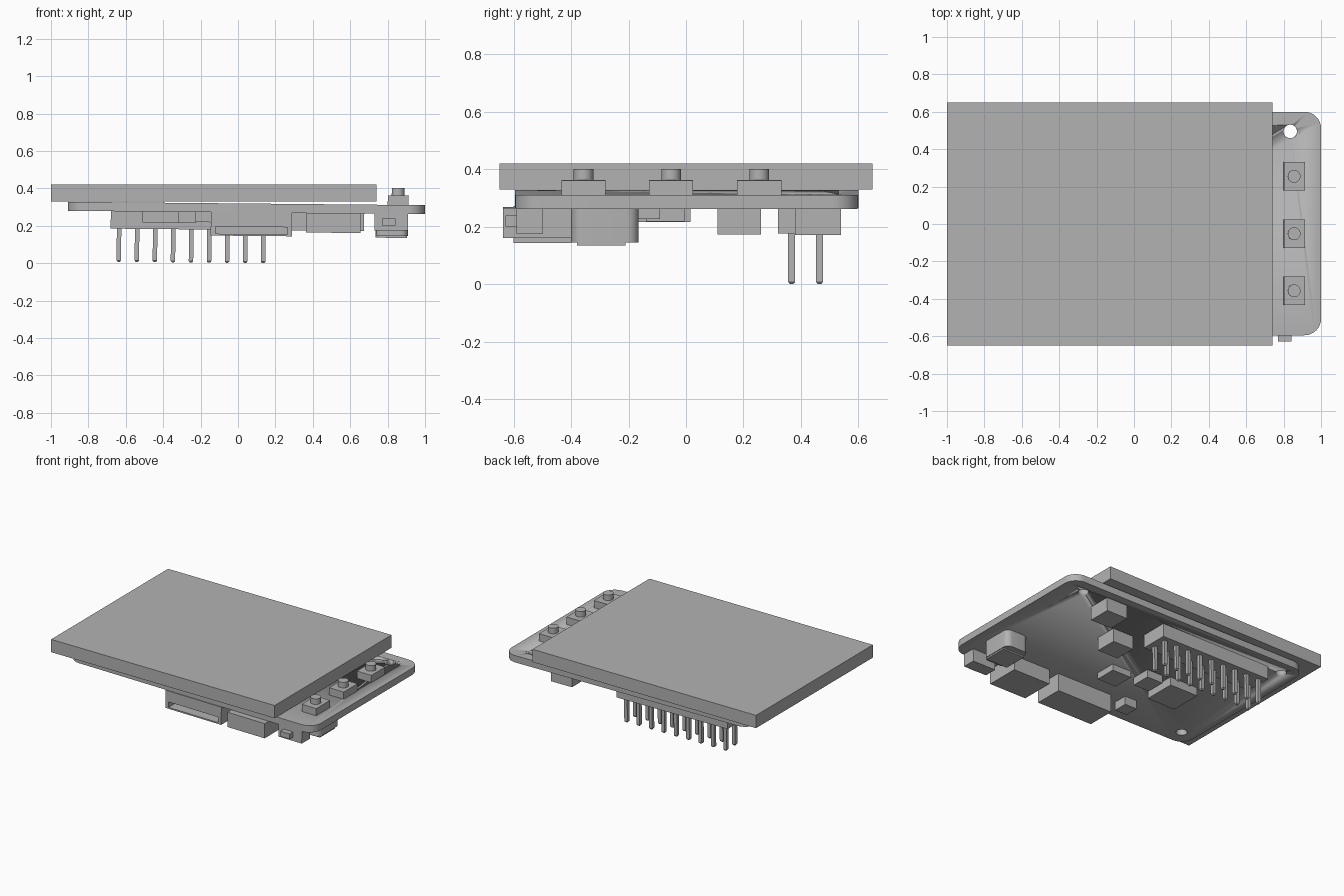
import bpy, bmesh, math
from mathutils import Matrix, Vector

cube = bpy.data.objects.get("Cube")
if cube:
    bpy.data.objects.remove(cube, do_unlink=True)

grey = bpy.data.materials.new("plain_grey")
grey.use_nodes = True
COLOUR = (0.45, 0.45, 0.45, 1)
grey.diffuse_color = COLOUR
grey.node_tree.nodes["Principled BSDF"].inputs["Base Color"].default_value = COLOUR

# The circuit board and everything soldered to it lean slightly under the screen
PIVOT = Vector((1, 0, 0.262))
TILT = (Matrix.Translation(PIVOT) @ Matrix.Rotation(math.radians(0.54), 4, 'Y')
        @ Matrix.Translation(-PIVOT))
UNDER, TOP = 0.262, 0.31


def finish(name, bm, tilt=True):
    if tilt:
        bm.transform(TILT)
    bmesh.ops.recalc_face_normals(bm, faces=bm.faces)
    mesh = bpy.data.meshes.new(name)
    bm.to_mesh(mesh)
    bm.free()
    mesh.materials.append(grey)
    ob = bpy.data.objects.new(name, mesh)
    bpy.context.collection.objects.link(ob)
    return ob


def smooth(ob):
    bpy.ops.object.select_all(action='DESELECT')
    ob.select_set(True)
    bpy.context.view_layer.objects.active = ob
    bpy.ops.object.shade_smooth_by_angle(angle=math.radians(30))


def box(name, x, y, z, corner=0, tilt=True):
    """Box from (min, max) ranges, with optional rounded upright edges."""
    bm = bmesh.new()
    bmesh.ops.create_cube(bm, size=1)
    for v in bm.verts:
        v.co = [r[0] if c < 0 else r[1] for r, c in zip((x, y, z), v.co)]
    if corner:
        upright = [e for e in bm.edges
                   if abs(e.verts[0].co.z - e.verts[1].co.z) > 0.01]
        bmesh.ops.bevel(bm, geom=upright, offset=corner, segments=8,
                        profile=0.5, affect='EDGES')
    ob = finish(name, bm, tilt)
    if corner:
        smooth(ob)
    return ob


def disc(name, x, y, z, radius):
    bm = bmesh.new()
    bmesh.ops.create_cone(bm, cap_ends=True, segments=32, radius1=radius,
                          radius2=radius, depth=z[1] - z[0])
    bm.transform(Matrix.Translation((x, y, sum(z) / 2)))
    ob = finish(name, bm)
    smooth(ob)
    return ob


def cut(ob, cutter):
    cutter.hide_render = True
    cutter.hide_set(True)
    mod = ob.modifiers.new("cut", 'BOOLEAN')
    mod.operation = 'DIFFERENCE'
    mod.solver = 'EXACT'
    mod.object = cutter
    bpy.context.view_layer.objects.active = ob
    bpy.ops.object.modifier_apply(modifier=mod.name)
    bpy.data.objects.remove(cutter, do_unlink=True)


# Screen
box("screen", (-1, 0.74), (-0.65, 0.65), (0.33, 0.42), tilt=False)

# Circuit board with mounting holes
board = box("circuit_board", (-0.91, 1), (-0.595, 0.6), (UNDER, TOP), corner=0.09)
for hx, hy in ((0.835, 0.495), (-0.8, 0.495), (-0.8, -0.485)):
    cut(board, disc("hole_cutter", hx, hy, (0.2, 0.4), 0.036))

# Push buttons along the exposed edge
for i, by in enumerate((0.255, -0.052, -0.357), 1):
    box(f"button_base_{i}", (0.8, 0.912), (by - 0.077, by + 0.077), (TOP, 0.361))
    disc(f"button_cap_{i}", 0.855, by, (0.36, 0.4), 0.034)

# Pin header block
box("pin_header", (-0.68, 0.185), (0.32, 0.51), (0.169, UNDER))

# Two rows of square pins with tapered tips
bm = bmesh.new()
for column in range(9):
    for py in (0.368, 0.465):
        px = -0.635 + 0.0965 * column
        for z0, z1, r0 in ((0, 0.18, 0.012), (-0.008, 0, 0.006)):
            made = bmesh.ops.create_cone(bm, cap_ends=True, segments=4,
                                         radius1=r0 * math.sqrt(2),
                                         radius2=0.012 * math.sqrt(2), depth=z1 - z0)
            place = (Matrix.Translation((px, py, (z0 + z1) / 2))
                     @ Matrix.Rotation(math.pi / 4, 4, 'Z'))
            bmesh.ops.transform(bm, matrix=place, verts=made["verts"])
finish("header_pins", bm)

# Memory card socket with an open slot
socket = box("card_socket", (-0.145, 0.29), (-0.6, -0.4), (0.137, UNDER))
cut(socket, box("slot_cutter", (-0.12, 0.265), (-0.7, -0.43), (0.147, 0.185)))

# Cable port, side switch and battery connector
box("cable_port", (0.365, 0.655), (-0.638, -0.4), (0.158, UNDER))
box("switch_body", (0.73, 0.91), (-0.59, -0.5), (0.173, UNDER))
box("switch_nub", (0.77, 0.842), (-0.628, -0.585), (0.2, 0.237))
box("battery_connector", (0.735, 0.91), (-0.4, -0.165), (0.144, UNDER), corner=0.04)
box("battery_connector_base", (0.735, 0.905), (-0.38, -0.21), (0.134, 0.2))

# Chips on the underside
CHIPS = {
    "tall_chip_back": ((0.51, 0.675), (0.38, 0.54), 0.168),
    "tall_chip_middle": ((0.23, 0.39), (0.11, 0.262), 0.168),
    "flat_chip_middle": ((-0.05, 0.1), (-0.24, -0.09), 0.218),
    "small_chip_inner": ((-0.24, -0.115), (-0.14, -0.005), 0.208),
    "main_chip": ((-0.51, -0.29), (-0.21, 0.015), 0.204),
    "small_chip_front": ((-0.32, -0.225), (-0.455, -0.355), 0.203),
}
for name, (cx, cy, bottom) in CHIPS.items():
    box(name, cx, cy, (bottom, UNDER))
